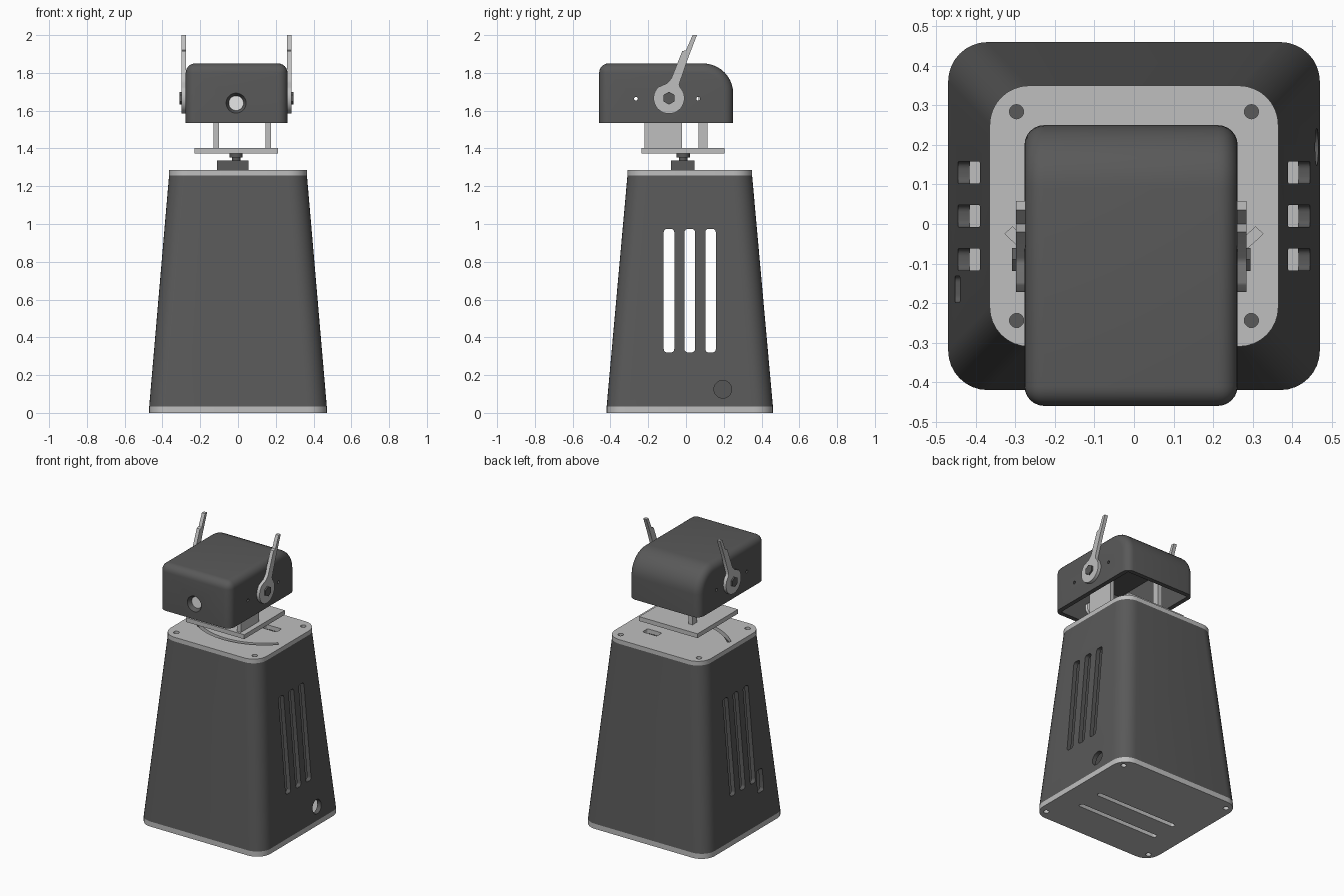
import bpy, bmesh, math
from mathutils import Matrix, Vector

if "Cube" in bpy.data.objects:
    bpy.data.objects.remove(bpy.data.objects["Cube"], do_unlink=True)


def material(name, value):
    m = bpy.data.materials.new(name)
    m.use_nodes = True
    col = (value, value, value, 1)
    m.diffuse_color = col
    m.node_tree.nodes["Principled BSDF"].inputs["Base Color"].default_value = col
    return m


DARK = material("dark grey plastic", 0.1)
LIGHT = material("light grey plastic", 0.52)
WHITE = material("pale lens", 0.8)
CY = 0.02  # centre of the housing in y


def finish(bm, name, mat):
    bmesh.ops.recalc_face_normals(bm, faces=bm.faces)
    me = bpy.data.meshes.new(name)
    bm.to_mesh(me)
    bm.free()
    ob = bpy.data.objects.new(name, me)
    bpy.context.collection.objects.link(ob)
    me.materials.append(mat)
    return ob


def rounded_rect(hx, hy, r, n=8):
    pts = []
    for k, (sx, sy) in enumerate([(1, 1), (-1, 1), (-1, -1), (1, -1)]):
        for i in range(n + 1):
            a = math.pi / 2 * (k + i / n)
            pts.append((sx * (hx - r) + r * math.cos(a), sy * (hy - r) + r * math.sin(a)))
    return pts


def circle(r, n=32):
    return [(r * math.cos(2 * math.pi * i / n), r * math.sin(2 * math.pi * i / n)) for i in range(n)]


def loft(name, rings, mat, axis="z", at=(0, 0, 0), tube=False):
    """Join (height, outline) rings; tube closes the last ring onto the first."""
    place = {"z": lambda u, v, h: (u, v, h),
             "x": lambda u, v, h: (h, u, v),
             "y": lambda u, v, h: (u, h, v)}[axis]
    bm = bmesh.new()
    vs = [[bm.verts.new(Vector(place(u, v, h)) + Vector(at)) for u, v in pts] for h, pts in rings]
    n = len(vs[0])
    for a, b in zip(vs, vs[1:] + (vs[:1] if tube else [])):
        for i in range(n):
            bm.faces.new((a[i], a[(i + 1) % n], b[(i + 1) % n], b[i]))
    if not tube:
        bm.faces.new(vs[0])
        bm.faces.new(vs[-1])
    return finish(bm, name, mat)


def prism(name, pts, lo, hi, mat, axis="z", at=(0, 0, 0)):
    return loft(name, [(lo, pts), (hi, pts)], mat, axis, at)


def box(name, x, y, z, mat):
    return prism(name, [(x[0], y[0]), (x[1], y[0]), (x[1], y[1]), (x[0], y[1])], z[0], z[1], mat)


def cut(ob, cutters):
    bpy.context.view_layer.objects.active = ob
    for c in cutters:
        c.hide_render = True
        mod = ob.modifiers.new("cut", "BOOLEAN")
        mod.object, mod.operation, mod.solver = c, "DIFFERENCE", "EXACT"
        bpy.ops.object.modifier_apply(modifier=mod.name)
        bpy.data.objects.remove(c, do_unlink=True)


def smooth(ob):
    bpy.ops.object.select_all(action="DESELECT")
    ob.select_set(True)
    bpy.context.view_layer.objects.active = ob
    bpy.ops.object.shade_smooth_by_angle(angle=math.radians(35))


# Tapered hollow housing with vents, a cable hole and a switch slot
T = 0.03
body = loft("housing", [
    (0.035, rounded_rect(0.47, 0.44, 0.1)),
    (1.257, rounded_rect(0.365, 0.33, 0.1)),
    (1.257, rounded_rect(0.365 - T, 0.33 - T, 0.1 - T)),
    (0.035, rounded_rect(0.47 - T, 0.44 - T, 0.1 - T))], DARK, at=(0, CY, 0), tube=True)
cutters = [prism("vent_cutter", rounded_rect(0.028, 0.327, 0.018, 4), -0.6, 0.6, DARK, "x", (0, y, 0.647))
           for y in (-0.09, 0.02, 0.13)]
cutters.append(prism("cable_cutter", circle(0.047), 0.3, 0.6, DARK, "x", (0, 0.195, 0.125)))
cutters.append(prism("switch_cutter", rounded_rect(0.033, 0.075, 0.015, 4), -0.6, -0.3, DARK, "x",
                     (0, -0.165, 0.31)))
cut(body, cutters)
smooth(body)


def corners(dx, dy):
    return [(sx * dx, CY + sy * dy) for sx in (-1, 1) for sy in (-1, 1)]


# Base plate with two vents and screw holes
base = prism("base_plate", rounded_rect(0.47, 0.44, 0.1), 0, 0.035, LIGHT, at=(0, CY, 0))
cutters = [prism("base_vent_cutter", rounded_rect(0.31, 0.016, 0.015, 4), -0.1, 0.1, LIGHT, at=(0, y, 0))
           for y in (CY, CY - 0.175)]
cutters += [prism("screw_cutter", circle(0.018, 20), -0.1, 0.1, LIGHT, at=(x, y, 0))
            for x, y in corners(0.415, 0.375)]
cut(base, cutters)
smooth(base)

# Top plate with an arc slot, a cable window and screw holes
top = prism("top_plate", rounded_rect(0.365, 0.33, 0.1), 1.256, 1.286, LIGHT, at=(0, CY, 0))
arc = []
for r, sign in ((0.427, 1), (0.453, -1)):
    for i in range(33):
        a = math.radians(270 + sign * 46 * (i / 16 - 1))
        arc.append((r * math.cos(a), 0.29 + r * math.sin(a)))
cutters = [prism("arc_cutter", arc, 1.2, 1.35, LIGHT),
           prism("window_cutter", rounded_rect(0.055, 0.028, 0.01, 4), 1.2, 1.35, LIGHT, at=(0.155, 0.145, 0))]
cutters += [prism("screw_cutter", circle(0.018, 20), 1.2, 1.35, LIGHT, at=(x, y, 0))
            for x, y in corners(0.297, 0.264)]
cut(top, cutters)
smooth(top)
for x, y in corners(0.297, 0.264):
    smooth(prism("screw_post", circle(0.026, 20), 1.15, 1.262, DARK, at=(x, y, 0)))

# Pan motor and turntable
box("pan_motor", (-0.11, 0.055), (-0.08, 0.045), (1.2, 1.335), DARK)
smooth(prism("motor_shaft", circle(0.022, 24), 1.33, 1.36, DARK, at=(-0.01, -0.015, 0)))
smooth(prism("motor_horn", circle(0.035, 24), 1.352, 1.374, DARK, at=(-0.01, -0.015, 0)))
box("turntable", (-0.23, 0.212), (-0.235, 0.205), (1.372, 1.402), LIGHT)
box("wide_upright", (0.145, 0.175), (-0.22, -0.02), (1.4, 1.76), LIGHT)
box("narrow_upright", (-0.13, -0.1), (0.066, 0.115), (1.4, 1.72), LIGHT)


# Head shell: large rear curve, small rounding elsewhere, open underneath
def head_block(name, inset, z0, rear, small):
    x0, x1, y0, y1, z1 = -0.277 + inset, 0.262 - inset, -0.46 + inset, 0.25 - inset, 1.85 - inset
    bm = bmesh.new()
    size = Matrix.Diagonal((x1 - x0, y1 - y0, z1 - z0, 1))
    mid = Matrix.Translation(((x0 + x1) / 2, (y0 + y1) / 2, (z0 + z1) / 2))
    bmesh.ops.create_cube(bm, size=1, matrix=mid @ size)
    edge = [e for e in bm.edges if all(v.co.z > z1 - 1e-4 and v.co.y > y1 - 1e-4 for v in e.verts)]
    bmesh.ops.bevel(bm, geom=edge, offset=rear, segments=10, profile=0.5, affect="EDGES")
    if small:
        edges = [e for e in bm.edges if e.calc_face_angle(0) > 1
                 and any(v.co.z > z0 + 1e-4 for v in e.verts)]
        bmesh.ops.bevel(bm, geom=edges, offset=small, segments=6, profile=0.5, affect="EDGES")
    return finish(bm, name, DARK)


head = head_block("head_shell", 0, 1.535, 0.16, 0.05)
HX, HZ = -0.01, 1.64
cut(head, [
    head_block("cavity_cutter", 0.03, 1.45, 0.13, 0),
    loft("lens_cutter", [(-0.47, circle(0.058)), (-0.42, circle(0.033))], DARK, "y", (HX, 0, HZ)),
    prism("pin_cutter", circle(0.01, 16), -0.5, 0.5, DARK, "x", (0, -0.265, 1.663)),
    prism("pin_cutter", circle(0.01, 16), 0.2, 0.5, DARK, "x", (0, 0.065, 1.663)),
    prism("pin_cutter", circle(0.01, 16), -0.5, -0.2, DARK, "x", (0, 0.065, 1.663))])
smooth(head)
smooth(prism("lens", circle(0.045), -0.432, -0.41, WHITE, "y", (HX, 0, HZ)))

# Side levers with hex bolts
PY, PZ, R = -0.09, 1.666, 0.082
lever = []
for i in range(29):
    a = math.radians(135 + 270 * i / 28)
    lever.append((PY + R * math.cos(a), PZ + R * math.sin(a)))
lever += [(-0.036, 1.74), (0.013, 1.883), (0.058, 2.0), (0.035, 2.0), (0.0, 1.92),
          (-0.02, 1.915), (-0.078, 1.77), (-0.1, 1.745)]
for side, face in ((-1, -0.277), (1, 0.262)):
    smooth(prism("side_lever", lever, face - side * 0.002, face + side * 0.022, LIGHT, "x"))
    prism("lever_bolt", [(v, u) for u, v in circle(0.034, 6)], face, face + side * 0.032, DARK, "x",
          (0, PY, PZ))
